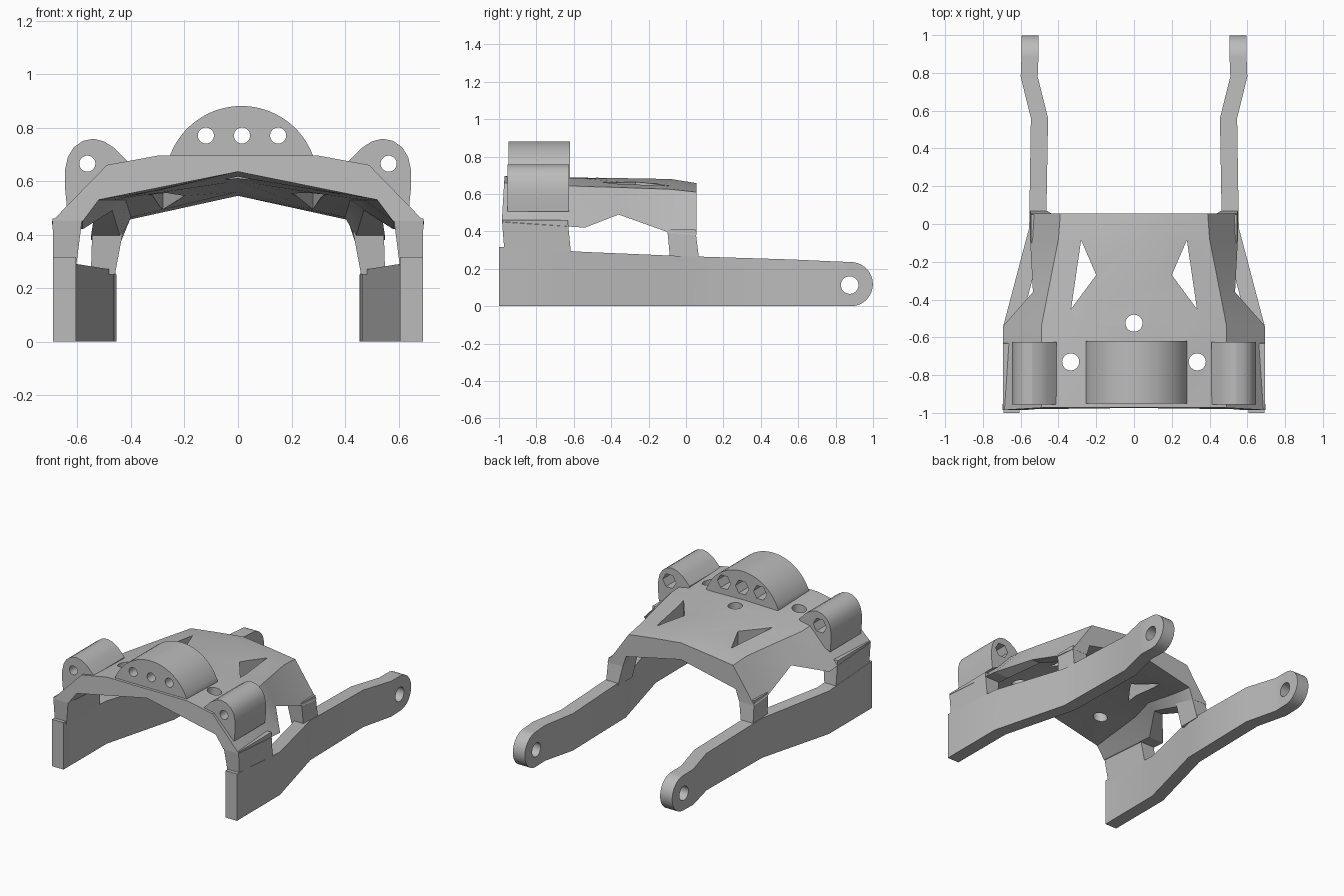
import bpy, bmesh, math
from mathutils import Vector

if "Cube" in bpy.data.objects:
    bpy.data.objects.remove(bpy.data.objects["Cube"], do_unlink=True)

gray = bpy.data.materials.new("plain gray")
gray.use_nodes = True
gray.diffuse_color = (0.5, 0.5, 0.5, 1)
gray.node_tree.nodes["Principled BSDF"].inputs["Base Color"].default_value = (0.5, 0.5, 0.5, 1)


def loft(name, rings):
    """Skin a list of equal-length point rings and cap both ends."""
    bm = bmesh.new()
    loops = [[bm.verts.new(p) for p in ring] for ring in rings]
    for a, b in zip(loops, loops[1:]):
        for i in range(len(a)):
            j = (i + 1) % len(a)
            bm.faces.new((a[i], a[j], b[j], b[i]))
    bm.faces.new(loops[0][::-1])
    bm.faces.new(loops[-1])
    bmesh.ops.recalc_face_normals(bm, faces=bm.faces)
    mesh = bpy.data.meshes.new(name)
    bm.to_mesh(mesh)
    bm.free()
    obj = bpy.data.objects.new(name, mesh)
    bpy.context.collection.objects.link(obj)
    mesh.materials.append(gray)
    return obj


def prism(name, outline, axis, low, high):
    """Extrude a flat outline along one axis."""
    def place(p, depth):
        q = list(p)
        q.insert(axis, depth)
        return Vector(q)
    return loft(name, [[place(p, d) for p in outline] for d in (low, high)])


def circle(u, v, radius, sides=32):
    step = math.tau / sides
    return [(u + radius * math.cos(i * step), v + radius * math.sin(i * step))
            for i in range(sides)]


def activate(obj):
    bpy.ops.object.select_all(action='DESELECT')
    obj.select_set(True)
    bpy.context.view_layer.objects.active = obj


def cut(obj, cutters):
    for cutter in cutters:
        cutter.hide_render = True
        mod = obj.modifiers.new("cut", 'BOOLEAN')
        mod.operation = 'DIFFERENCE'
        mod.solver = 'EXACT'
        mod.object = cutter
        activate(obj)
        bpy.ops.object.modifier_apply(modifier=mod.name)
        bpy.data.objects.remove(cutter, do_unlink=True)


def smooth(obj):
    activate(obj)
    bpy.ops.object.shade_smooth_by_angle(angle=math.radians(25))


def bolt_cutters(x, z):
    """Round bore along y with a hexagonal nut pocket at the back."""
    return [prism("bore", circle(x, z, 0.03), 1, -1.1, -0.5),
            prism("nut_pocket", circle(x, z, 0.05, 6), 1, -0.74, -0.5)]


# Arched shell: half sections, outer crest to skirt and then inner skirt to crest
sections = [
    (-0.985, [(0, .695), (.3, .695), (.49, .66), (.695, .45), (.58, .45), (.52, .53), (0, .635)]),
    (-0.54, [(0, .688), (.28, .682), (.49, .64), (.693, .42), (.58, .42), (.47, .53), (0, .615)]),
    (-0.36, [(0, .685), (.24, .665), (.455, .635), (.535, .49), (.47, .49), (.42, .53), (0, .6)]),
    (-0.08, [(0, .68), (.2, .655), (.4, .625), (.55, .39), (.44, .39), (.4, .465), (0, .56)]),
    (0.055, [(0, .658), (.2, .635), (.39, .61), (.55, .38), (.435, .38), (.41, .455), (0, .545)]),
]
rings = []
for y, half in sections:
    lean = 0.06 if y < -0.9 else 0
    full = half + [(-x, z) for x, z in reversed(half) if x]
    rings.append([(x, y + lean * (z - 0.45), z) for x, z in full])
shell = loft("arched_shell", rings)

holes = [prism("hole", circle(x, y, 0.045), 2, 0.4, 0.9)
         for x, y in ((0, -0.525), (0.335, -0.73), (-0.335, -0.73))]
for side in (1, -1):
    window = [(side * x, y) for x, y in ((.28, -.085), (.2, -.27), (.333, -.45))]
    holes.append(prism("window", window, 2, 0.4, 0.9))
cut(shell, holes)
smooth(shell)

# Central domed block with three bolt bores
radius, center = 0.2855, (0.013, 0.595)
start = math.asin((0.695 - center[1]) / radius)
dome = [(center[0] + radius * math.cos(a), center[1] + radius * math.sin(a))
        for a in (start + (math.pi - 2 * start) * i / 32 for i in range(33))]
dome += [(-0.255, 0.665), (0.281, 0.665)]
block = prism("domed_block", dome, 1, -0.95, -0.62)
cut(block, [c for x in (-0.12, 0.015, 0.15) for c in bolt_cutters(x, 0.77)])
smooth(block)


def arm_ring(side, y, inner, outer, low, high):
    return [(side * x, y, z) for x, z in
            ((inner, low), (outer, low), (outer, high), (inner, high))]


ear_outline = [(.64, .507), (.647, .58), (.647, .64), (.636, .69), (.615, .725), (.58, .75),
               (.54, .758), (.5, .748), (.46, .722), (.41, .67), (.45, .6)]
arm_stations = [(-1, .605, .692, .317), (-.54, .603, .692, .29), (-.02, .465, .555, .268),
                (.56, .455, .546, .25), (.78, .51, .6, .24)]

for side, label in ((1, "left"), (-1, "right")):
    # Rounded bolt ear on the shoulder
    ear = prism(label + "_ear", [(side * x, z) for x, z in ear_outline], 1, -0.955, -0.625)
    cut(ear, bolt_cutters(side * 0.563, 0.665))
    smooth(ear)

    # Long bent arm with a rounded, drilled end
    rings = [arm_ring(side, y, a, b, 0, top) for y, a, b, top in arm_stations]
    for i in range(17):
        angle = math.radians(88) * i / 16
        half = 0.118 * math.cos(angle)
        rings.append(arm_ring(side, 0.881 + 0.118 * math.sin(angle), 0.506, 0.596,
                              0.118 - half, 0.118 + half))
    arm = loft(label + "_arm", rings)
    cut(arm, [prism("pivot_hole", circle(0.875, 0.113, 0.047), 0, -1, 1)])
    smooth(arm)

    # Posts joining the shell to the arm
    def post(name, bottom, top):
        levels = []
        for x0, x1, y0, y1, z in (bottom, top):
            levels.append([(side * x, y, z) for x, y in
                           ((x0, y0), (x1, y0), (x1, y1), (x0, y1))])
        return loft(label + name, levels)

    post("_front_post", (.605, .69, -.97, -.615, .28), (.582, .693, -.984, -.632, .46))
    post("_rear_post", (.46, .55, -.085, .07, .25), (.43, .545, -.1, .05, .41))
